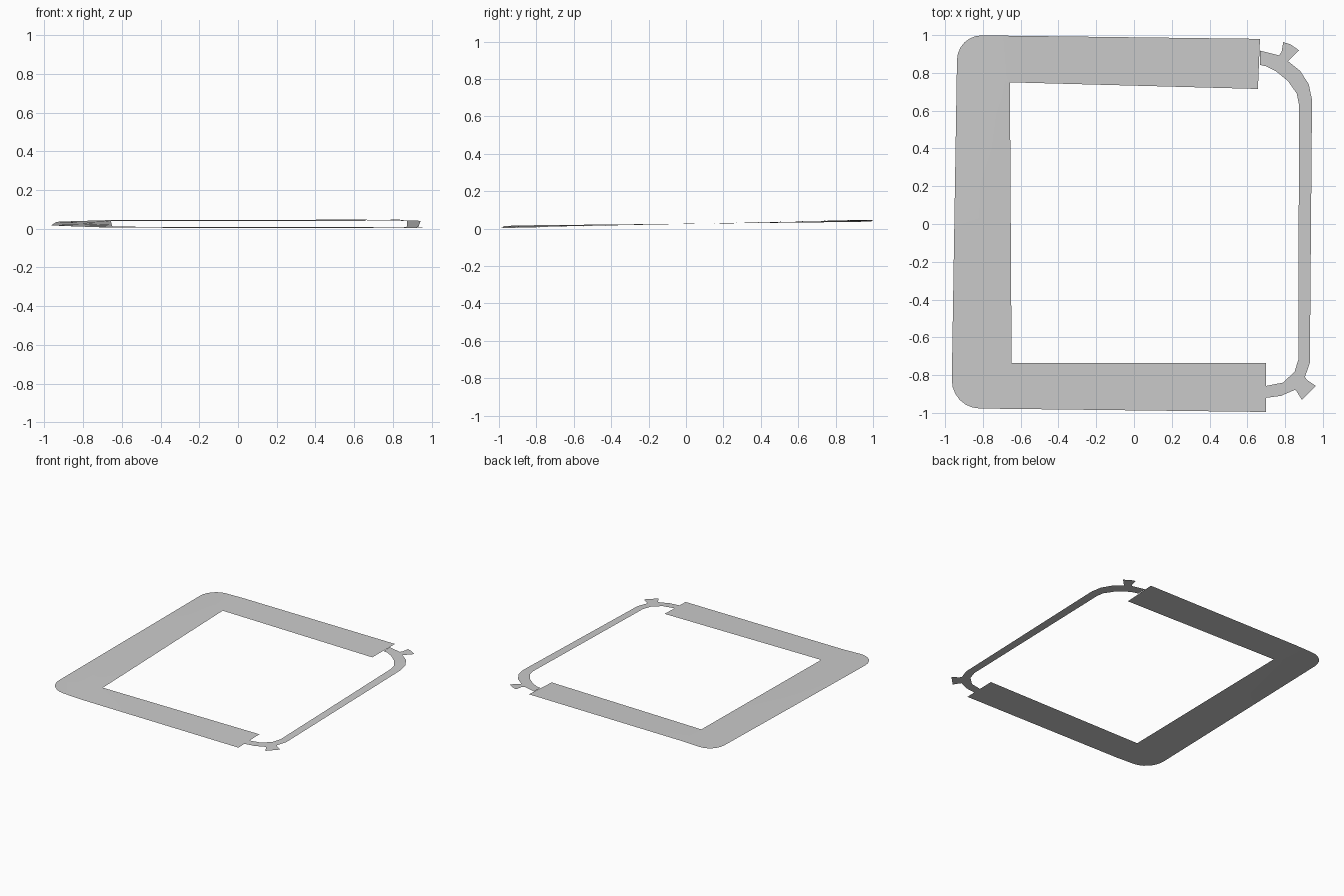
import bpy, bmesh, math
from mathutils import Vector

cube = bpy.data.objects.get("Cube")
if cube:
    bpy.data.objects.remove(cube, do_unlink=True)

grey = bpy.data.materials.new("light grey")
grey.use_nodes = True
colour = (0.6, 0.6, 0.6, 1)
grey.diffuse_color = colour
grey.node_tree.nodes["Principled BSDF"].inputs["Base Color"].default_value = colour


def height(x, y):
    """Gently sloping ground: rises to the back, flattens out on the -x edge."""
    edge = min(max((-0.66 - x) / 0.3, 0), 1)
    z = 0.025 + 0.021 * y + 0.002 * x * y
    return max(0, z + edge * (0.001 - 0.009 * y))


def outline(points, steps=6):
    """Corner list (x, y, radius) -> points with rounded corners."""
    result = []
    for i, (x, y, r) in enumerate(points):
        p = Vector((x, y))
        if not r:
            result.append(p)
            continue
        a = p + (Vector(points[i - 1][:2]) - p).normalized() * r
        b = p + (Vector(points[(i + 1) % len(points)][:2]) - p).normalized() * r
        centre = a + b - p
        for k in range(steps + 1):
            t = k / steps * math.pi / 2
            result.append(centre + (b - centre) * math.sin(t) + (a - centre) * math.cos(t))
    return result


def sheet(name, points):
    """Fill an outline, slice it into a grid and drape it over the slope."""
    bm = bmesh.new()
    face = bm.faces.new([bm.verts.new((p.x, p.y, 0)) for p in outline(points)])
    face.normal_update()
    if face.normal.z < 0:
        face.normal_flip()
    bmesh.ops.triangulate(bm, faces=bm.faces[:])
    cuts = [(-0.82, 0), (-0.66, 0), (-0.2, 0), (0.25, 0)]
    cuts += [(y, 1) for y in (-0.75, -0.4, 0, 0.4, 0.75)]
    for value, axis in cuts:
        co, no = [0, 0, 0], [0, 0, 0]
        co[axis], no[axis] = value, 1
        bmesh.ops.bisect_plane(bm, geom=bm.verts[:] + bm.edges[:] + bm.faces[:],
                               plane_co=co, plane_no=no, dist=1e-5)
    for v in bm.verts:
        v.co.z = height(v.co.x, v.co.y)
    mesh = bpy.data.meshes.new(name)
    bm.to_mesh(mesh)
    bm.free()
    mesh.materials.append(grey)
    for p in mesh.polygons:
        p.use_smooth = True
    obj = bpy.data.objects.new(name, mesh)
    bpy.context.collection.objects.link(obj)
    return obj


# Wide three-sided band
sheet("wide_band", [
    (0.667, 0.98, 0), (-0.935, 1.0, 0.13), (-0.967, -0.975, 0.15),
    (0.70, -0.995, 0), (0.70, -0.737, 0), (-0.648, -0.737, 0),
    (-0.657, 0.75, 0), (0.656, 0.715, 0)])

# Narrow path closing the loop
sheet("narrow_path", [
    (0.667, 0.918, 0), (0.767, 0.893, 0), (0.815, 0.862, 0), (0.88, 0.81, 0),
    (0.925, 0.74, 0), (0.942, 0.66, 0), (0.942, 0.6, 0),
    (0.931, -0.735, 0), (0.905, -0.81, 0), (0.852, -0.878, 0), (0.778, -0.91, 0),
    (0.70, -0.92, 0), (0.70, -0.857, 0), (0.788, -0.84, 0), (0.85, -0.783, 0),
    (0.871, -0.714, 0), (0.873, 0.635, 0), (0.862, 0.69, 0), (0.815, 0.757, 0),
    (0.75, 0.81, 0), (0.70, 0.835, 0), (0.667, 0.842, 0)])

# Flared stubs on the two path corners
sheet("back_stub", [
    (0.767, 0.893, 0), (0.781, 0.91, 0), (0.79, 0.963, 0), (0.83, 0.95, 0),
    (0.873, 0.92, 0), (0.83, 0.877, 0), (0.815, 0.862, 0)])
sheet("front_stub", [
    (0.905, -0.81, 0), (0.915, -0.825, 0), (0.963, -0.857, 0),
    (0.889, -0.931, 0), (0.86, -0.885, 0), (0.852, -0.878, 0)])
